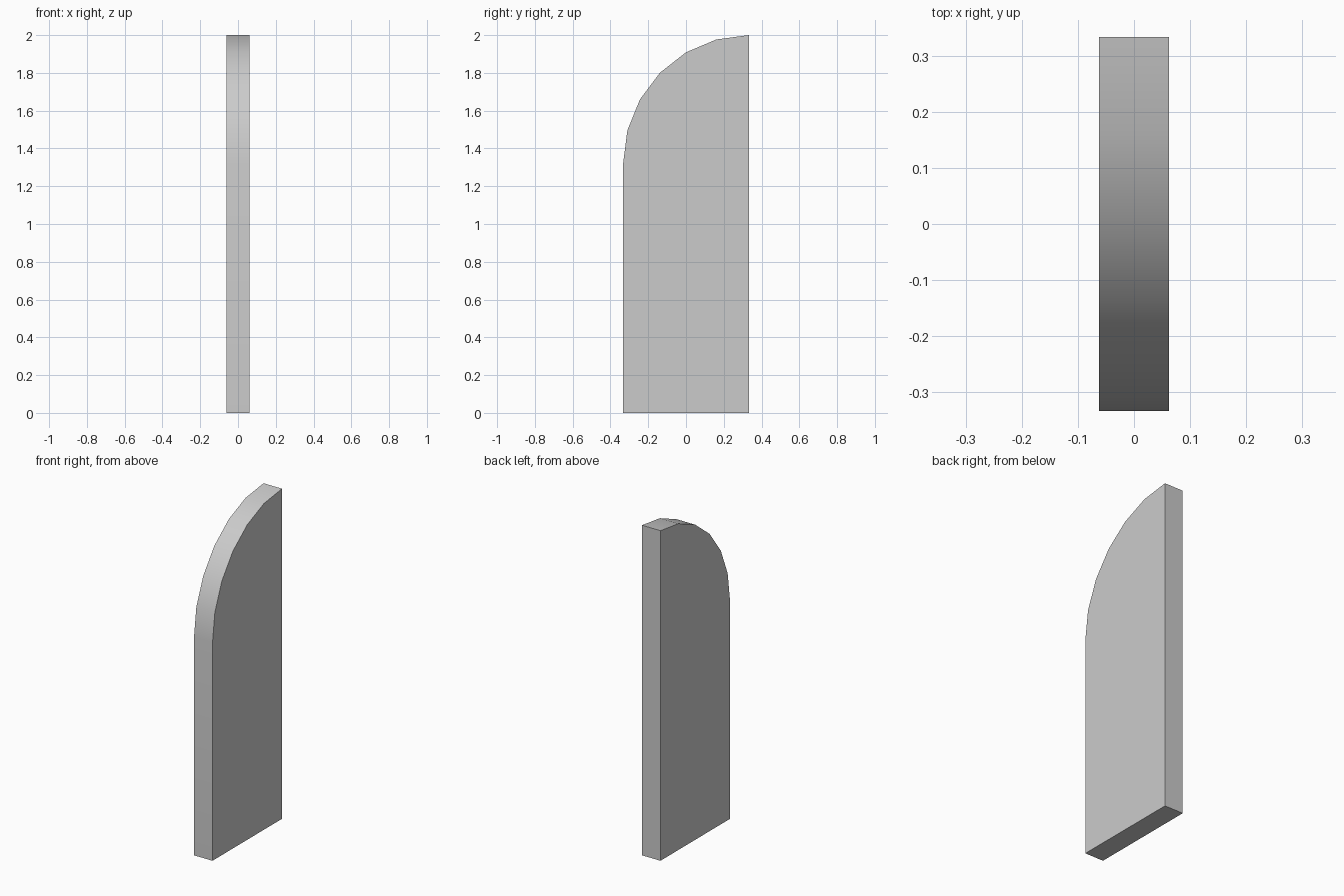
import bpy, bmesh, math

if "Cube" in bpy.data.objects:
    bpy.data.objects.remove(bpy.data.objects["Cube"])

HALF_X, HALF_Y = 0.062, 0.333
ARC_Z, TOP_Z, SEGMENTS = 1.32, 2.0, 6

# Side profile: straight back, quarter-round upper front edge
profile = [(HALF_Y, 0.0), (-HALF_Y, 0.0)]
for i in range(SEGMENTS + 1):
    a = math.radians(90) * i / SEGMENTS
    profile.append((HALF_Y - 2 * HALF_Y * math.cos(a),
                    ARC_Z + (TOP_Z - ARC_Z) * math.sin(a)))

# Extrude the profile across the thickness
bm = bmesh.new()
face = bm.faces.new([bm.verts.new((-HALF_X, y, z)) for y, z in profile])
ext = bmesh.ops.extrude_face_region(bm, geom=[face])
moved = [v for v in ext["geom"] if isinstance(v, bmesh.types.BMVert)]
bmesh.ops.translate(bm, verts=moved, vec=(2 * HALF_X, 0, 0))
bmesh.ops.recalc_face_normals(bm, faces=bm.faces)

mesh = bpy.data.meshes.new("rounded_panel")
bm.to_mesh(mesh)
bm.free()
panel = bpy.data.objects.new("rounded_panel", mesh)
bpy.context.collection.objects.link(panel)

# Smooth curved edge, crisp borders
bpy.context.view_layer.objects.active = panel
panel.select_set(True)
bpy.ops.object.shade_smooth_by_angle(angle=math.radians(30))
